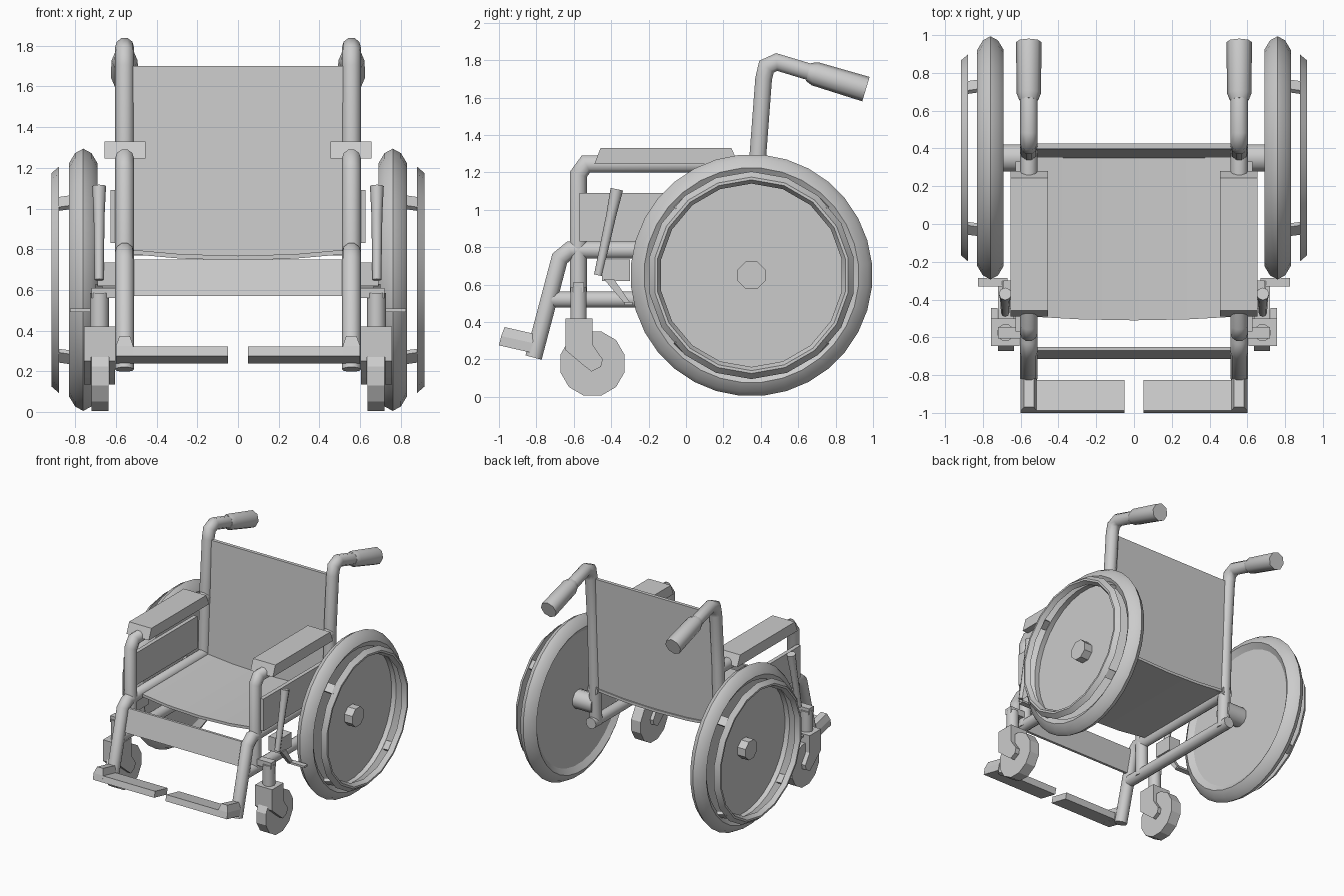
import bpy, bmesh, math
from mathutils import Vector

if "Cube" in bpy.data.objects:
    bpy.data.objects.remove(bpy.data.objects["Cube"])

grey = bpy.data.materials.new("grey")
grey.diffuse_color = (0.6, 0.6, 0.6, 1)
grey.use_nodes = True
grey.node_tree.nodes["Principled BSDF"].inputs["Base Color"].default_value = grey.diffuse_color


def loft(name, rings, mirror=True, wrap=False, smooth=True):
    """Skin a list of equal-length point rings; wrap joins last ring to first."""
    bm = bmesh.new()
    vs = [[bm.verts.new(p) for p in r] for r in rings]
    n, m = len(rings), len(rings[0])
    for i in range(n if wrap else n - 1):
        a, b = vs[i], vs[(i + 1) % n]
        for j in range(m):
            k = (j + 1) % m
            bm.faces.new((a[j], a[k], b[k], b[j]))
    if not wrap:
        bm.faces.new(vs[0][::-1])
        bm.faces.new(vs[-1])
    bmesh.ops.recalc_face_normals(bm, faces=bm.faces[:])
    me = bpy.data.meshes.new(name)
    bm.to_mesh(me)
    bm.free()
    me.materials.append(grey)
    ob = bpy.data.objects.new(name, me)
    bpy.context.collection.objects.link(ob)
    if smooth:
        bpy.ops.object.select_all(action='DESELECT')
        ob.select_set(True)
        bpy.context.view_layer.objects.active = ob
        bpy.ops.object.shade_smooth_by_angle(angle=math.radians(46))
    if mirror:
        ob.modifiers.new("mirror", 'MIRROR').use_mirror_merge = False
    return ob


def tube(name, x, path, radii, sides=10):
    """Mitred tube along a y-z path at constant x."""
    pts = [Vector((x, y, z)) for y, z in path]
    if not isinstance(radii, list):
        radii = [radii] * len(pts)
    rings = []
    for i, p in enumerate(pts):
        d0 = (p - pts[i - 1]).normalized() if i else (pts[1] - p).normalized()
        d1 = (pts[i + 1] - p).normalized() if i < len(pts) - 1 else d0
        t = (d0 + d1).normalized()
        u = Vector((1, 0, 0))
        v = t.cross(u) / max(t.dot(d0), 0.5)
        ring = []
        for k in range(sides):
            a = 2 * math.pi * k / sides
            ring.append(p + radii[i] * (u * math.cos(a) + v * math.sin(a)))
        rings.append(ring)
    return loft(name, rings)


def disc(name, cy, cz, profile, sides, closed=False, smooth=True):
    """Revolve an (x, r) profile about the x axis through (cy, cz)."""
    ang = [2 * math.pi * (k + 0.5) / sides for k in range(sides)]
    rings = [[(x, cy + r * math.cos(a), cz + r * math.sin(a)) for a in ang]
             for x, r in profile]
    return loft(name, rings, wrap=closed, smooth=smooth)


def prism(name, x0, x1, outline, mirror=True):
    """Extrude a y-z outline along x."""
    return loft(name, [[(x, y, z) for y, z in outline] for x in (x0, x1)],
                mirror, smooth=False)


def box(name, x0, x1, y0, y1, z0, z1):
    return prism(name, x0, x1, [(y0, z0), (y1, z0), (y1, z1), (y0, z1)])


# Big wheels: tyre, web, hub, hand rim and its four brackets
CY, CZ, TX = 0.35, 0.65, 0.557
disc("tyre", CY, CZ, [(0.69, 0.575), (0.72, 0.625), (0.76, 0.647), (0.80, 0.625),
                      (0.83, 0.575), (0.80, 0.53), (0.72, 0.53)], 32, closed=True)
disc("wheel_web", CY, CZ, [(0.72, 0.54), (0.76, 0.54)], 32)
disc("wheel_hub", CY, CZ, [(0.75, 0.08), (0.83, 0.08)], 8, smooth=False)
disc("axle", CY, CZ, [(TX, 0.075), (0.73, 0.075)], 10)
disc("hand_rim", CY, CZ, [(0.88, 0.555), (0.915, 0.525), (0.915, 0.51),
                          (0.88, 0.49)], 18, closed=True)
for i in range(4):
    a = math.pi / 4 + i * math.pi / 2
    rad = Vector((0, math.cos(a), math.sin(a)))
    tan = Vector((0, -math.sin(a), math.cos(a)))
    rings = []
    for x, r in ((0.79, 0.545), (0.89, 0.525)):
        c = Vector((x, CY, CZ)) + rad * r
        rings.append([c + tan * s * 0.035 + rad * q * 0.013
                      for s, q in ((-1, -1), (1, -1), (1, 1), (-1, 1))])
    loft("rim_bracket", rings, smooth=False)

# Frame tubes
tube("back_post", TX, [(0.355, 0.50), (0.385, 1.30), (0.415, 1.70), (0.43, 1.765),
                       (0.485, 1.79), (0.70, 1.725)], 0.047)
tube("push_grip", TX, [(0.655, 1.737), (0.69, 1.727), (0.962, 1.645)],
     [0.05, 0.064, 0.068], 8)
tube("seat_rail_and_leg", TX, [(0.40, 0.785), (-0.62, 0.785), (-0.675, 0.74),
                               (-0.815, 0.21)], 0.047)
tube("arm_tube", TX, [(-0.575, 0.50), (-0.575, 1.19), (-0.535, 1.245),
                      (0.38, 1.245)], 0.047)
tube("lower_rail", TX, [(-0.72, 0.52), (0.42, 0.52)], 0.045)

# Seat with sagging middle, backrest and calf strap
seat = []
for x, sag, out in ((-0.55, 0, 0), (-0.28, 0.024, 0.015), (0, 0.032, 0.02),
                    (0.28, 0.024, 0.015), (0.55, 0, 0)):
    y, z = -0.49 - out, 0.80 - sag
    seat.append([(x, y, z - 0.022), (x, 0.39, z - 0.022), (x, 0.39, z), (x, y, z)])
loft("seat", seat, mirror=False)
prism("backrest", -0.53, 0.53, [(0.35, 0.77), (0.38, 0.77), (0.425, 1.70),
                                (0.397, 1.70)], False)
prism("calf_strap", -0.53, 0.53, [(-0.715, 0.57), (-0.695, 0.57), (-0.65, 0.75),
                                  (-0.67, 0.75)], False)

# Armrests and side panels
prism("arm_pad", 0.455, 0.655, [(-0.49, 1.245), (0.28, 1.245), (0.243, 1.33),
                                (-0.457, 1.33)])
box("side_panel", 0.595, 0.627, -0.57, 0.33, 0.83, 1.09)

# Footrests: tilted plate and tapered bracket
prism("foot_plate", 0.05, 0.56, [(-1.0, 0.275), (-0.84, 0.24), (-0.827, 0.288),
                                 (-0.988, 0.323)])
loft("foot_bracket", [
    [(0.515, -1.0, 0.275), (0.60, -1.0, 0.275), (0.60, -0.835, 0.238), (0.515, -0.835, 0.238)],
    [(0.515, -0.988, 0.325), (0.60, -0.988, 0.325), (0.60, -0.82, 0.288), (0.515, -0.82, 0.288)],
    [(0.53, -0.97, 0.373), (0.582, -0.97, 0.373), (0.582, -0.805, 0.335), (0.53, -0.805, 0.335)],
], smooth=False)

# Casters
disc("caster_wheel", -0.50, 0.178, [(0.635, 0.178), (0.72, 0.178)], 12, smooth=False)
fork = [(-0.645, 0.42), (-0.50, 0.42), (-0.50, 0.28), (-0.445, 0.20),
        (-0.455, 0.16), (-0.505, 0.135), (-0.55, 0.17), (-0.645, 0.25)]
prism("caster_fork", 0.605, 0.633, fork)
prism("caster_fork", 0.722, 0.757, fork)
box("fork_bridge", 0.61, 0.75, -0.645, -0.50, 0.27, 0.42)
tube("caster_stem", 0.68, [(-0.575, 0.41), (-0.575, 0.585)], 0.046)
box("caster_arm", TX, 0.72, -0.605, -0.545, 0.56, 0.61)

# Brakes: mount, lever, link and shoe
box("brake_mount", 0.59, 0.69, -0.45, -0.30, 0.62, 0.735)
tube("brake_lever", 0.682, [(-0.47, 0.65), (-0.40, 0.97), (-0.37, 1.11)],
     [0.022, 0.027, 0.034], 8)
prism("brake_link", 0.665, 0.70, [(-0.44, 0.63), (-0.385, 0.63), (-0.30, 0.505),
                                  (-0.325, 0.495)])
box("brake_shoe", 0.67, 0.825, -0.33, -0.287, 0.492, 0.508)
